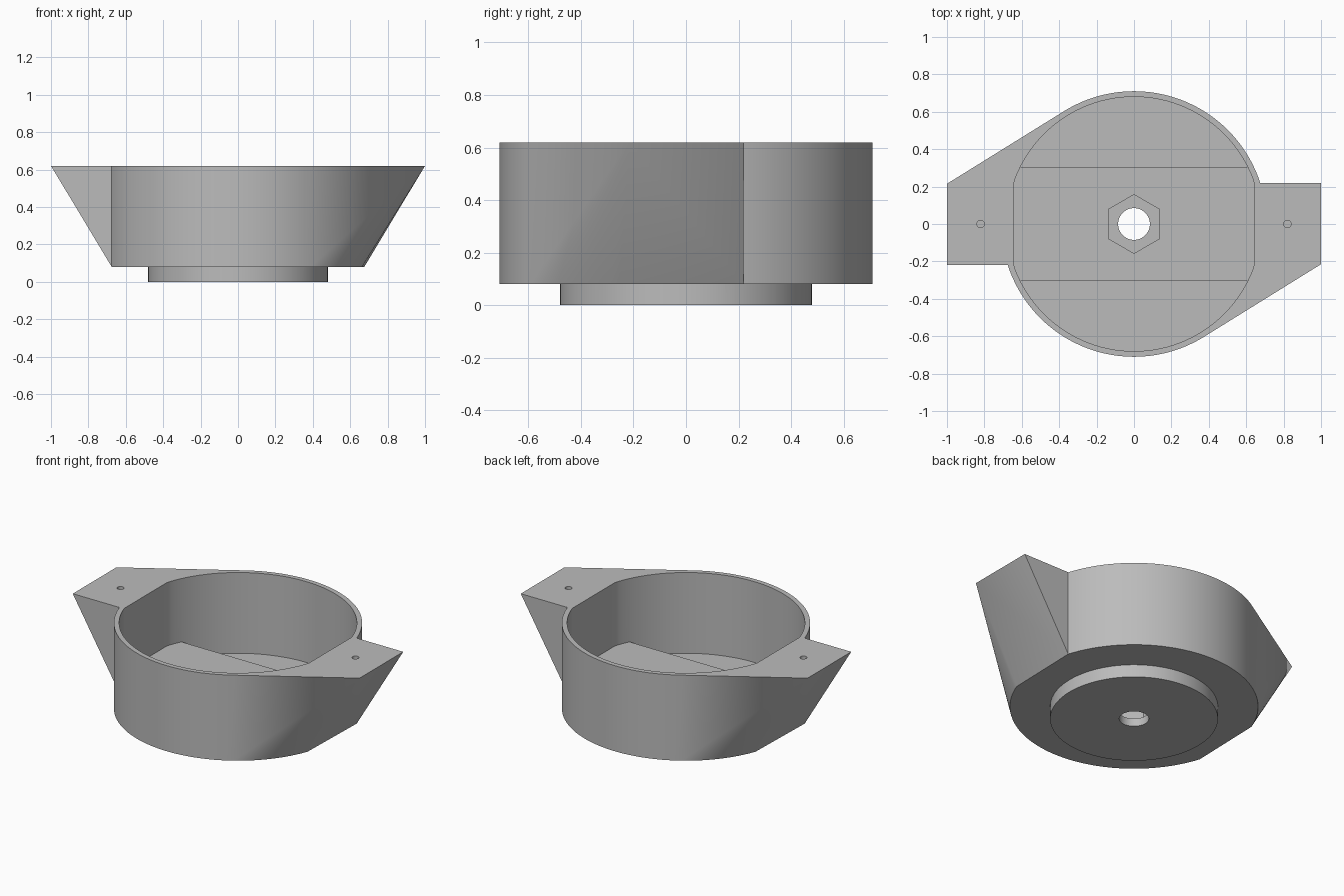
import bpy, bmesh
from math import cos, sin, pi, radians
from mathutils import Matrix

R, BASE, TOP = 0.71, 0.08, 0.62      # outer radius, shell bottom, shell top
SEG = 120

old = bpy.data.objects.get("Cube")
if old:
    bpy.data.objects.remove(old, do_unlink=True)

grey = bpy.data.materials.new("light grey")
grey.use_nodes = True
color = (0.5, 0.5, 0.5, 1)
grey.diffuse_color = color
grey.node_tree.nodes["Principled BSDF"].inputs["Base Color"].default_value = color


def finish(name, bm):
    bmesh.ops.recalc_face_normals(bm, faces=bm.faces)
    mesh = bpy.data.meshes.new(name)
    bm.to_mesh(mesh)
    bm.free()
    obj = bpy.data.objects.new(name, mesh)
    bpy.context.collection.objects.link(obj)
    mesh.materials.append(grey)
    return obj


def hull(name, points):
    bm = bmesh.new()
    for p in points:
        bm.verts.new(p)
    res = bmesh.ops.convex_hull(bm, input=bm.verts)
    loose = [v for v in bm.verts if not v.link_faces]
    bmesh.ops.delete(bm, geom=loose, context='VERTS')
    bmesh.ops.dissolve_limit(bm, angle_limit=radians(0.2), verts=bm.verts, edges=bm.edges)
    return finish(name, bm)


def prism(name, outline, z0, z1):
    bm = bmesh.new()
    face = bm.faces.new([bm.verts.new((x, y, z0)) for x, y in outline])
    out = bmesh.ops.extrude_face_region(bm, geom=[face])
    top = [v for v in out["geom"] if isinstance(v, bmesh.types.BMVert)]
    bmesh.ops.translate(bm, verts=top, vec=(0, 0, z1 - z0))
    return finish(name, bm)


def circle(r, n=SEG, cx=0, start=0.0):
    return [(cx + r * cos(start + 2 * pi * i / n), r * sin(start + 2 * pi * i / n))
            for i in range(n)]


def combine(target, other, operation):
    mod = target.modifiers.new(other.name, 'BOOLEAN')
    mod.object, mod.operation, mod.solver = other, operation, 'EXACT'
    bpy.context.view_layer.objects.active = target
    bpy.ops.object.modifier_apply(modifier=mod.name)
    bpy.data.objects.remove(other, do_unlink=True)


# Round shell, with its bottom edge cut flat under each ear
ring = [(R * cos(radians(a)), R * sin(radians(a)), a) for a in range(0, 360, 3)]
points = [(x, y, TOP) for x, y, a in ring]
points += [(x, y, BASE) for x, y, a in ring if 18 <= (a % 180) <= 159]
housing = hull("housing", points)

# Mounting ears that taper down into the shell, one the half turn of the other
ear_points = [(1, 0.22, TOP), (1, -0.215, TOP)]
for z in (BASE, TOP):
    ear_points += [(x, y, z) for x, y, a in ring if 303 <= a <= 339]
    ear_points += [(R * cos(radians(18)), R * sin(radians(18)), z), (0.3, 0.1, z)]
for side, name in ((1, "left_ear"), (-1, "right_ear")):
    ear = hull(name, [(side * x, side * y, z) for x, y, z in ear_points])
    combine(housing, ear, 'UNION')

# Round boss underneath
combine(housing, prism("boss", circle(0.48), 0, BASE + 0.02), 'UNION')

# Cavity with flat ends, leaving a raised bar across the floor
inner = [(max(-0.645, min(0.645, x)), y) for x, y in circle(0.68)]
combine(housing, prism("cavity", inner, 0.22, TOP + 0.1), 'DIFFERENCE')
for s in (1, -1):
    x_end = (0.68 ** 2 - 0.305 ** 2) ** 0.5
    arc = [(x_end, s * 0.305)]
    arc += [(x, s * y) for x, y in circle(0.68) if y > 0.31]
    arc += [(-x_end, s * 0.305)]
    combine(housing, prism("floor_pocket", arc, 0.11, 0.3), 'DIFFERENCE')

# Nut pocket, centre hole and screw holes
combine(housing, prism("nut_pocket", circle(0.157, 6, start=pi / 2), 0.05, 0.3), 'DIFFERENCE')
combine(housing, prism("centre_hole", circle(0.085, 48), -0.1, 0.3), 'DIFFERENCE')
for x in (0.82, -0.82):
    combine(housing, prism("screw_hole", circle(0.02, 24, x), 0.42, TOP + 0.1), 'DIFFERENCE')

bpy.ops.object.select_all(action='DESELECT')
housing.select_set(True)
bpy.context.view_layer.objects.active = housing
bpy.ops.object.shade_smooth_by_angle(angle=radians(25))
